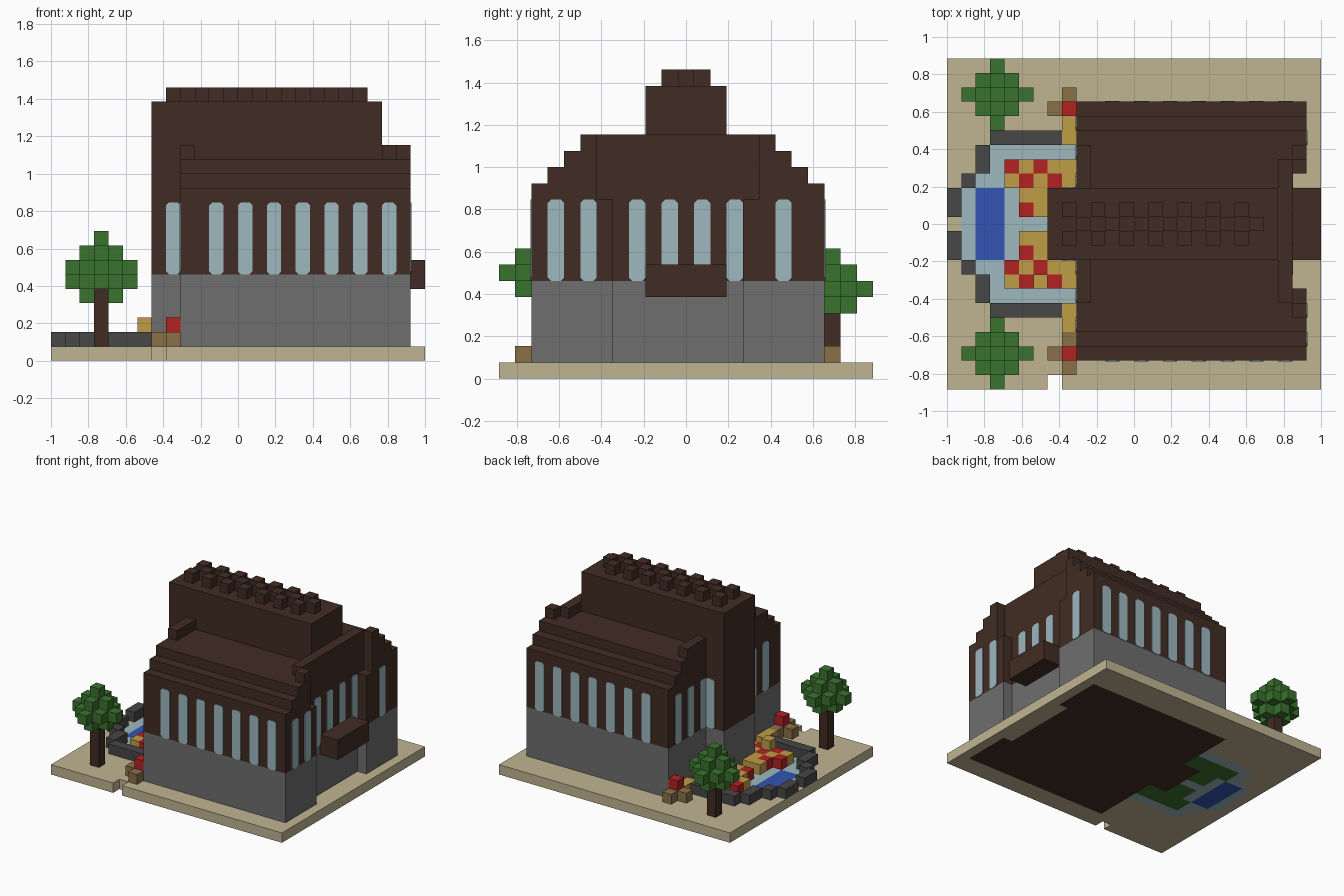
import bpy, bmesh
from mathutils import Vector

cube = bpy.data.objects.get("Cube")
if cube:
    bpy.data.objects.remove(cube)

U = 1 / 13  # one block


def pos(i, j, k):
    return Vector((i * U - 1, (j - 11.5) * U, k * U))


def material(name, hexcode):
    lin = []
    for c in bytes.fromhex(hexcode):
        c /= 255
        lin.append(c / 12.92 if c < 0.04045 else ((c + 0.055) / 1.055) ** 2.4)
    m = bpy.data.materials.new(name)
    m.use_nodes = True
    m.diffuse_color = (*lin, 1)
    m.node_tree.nodes["Principled BSDF"].inputs["Base Color"].default_value = (*lin, 1)
    return m


SAND = material("sand", "C0B491")
BROWN = material("dark_brown", "412C23")
GREY = material("stone_grey", "6E6E6E")
GLASS = material("pale_blue", "9DB8BF")
GREEN = material("leaf_green", "3A722E")
SLATE = material("slate", "474747")
YELLOW = material("yellow", "BF9D46")
RED = material("red", "B32122")
BLUE = material("water_blue", "3254B2")
EARTH = material("earth_brown", "8A7049")


def finish(name, bm, mats):
    bmesh.ops.recalc_face_normals(bm, faces=bm.faces)
    me = bpy.data.meshes.new(name)
    bm.to_mesh(me)
    bm.free()
    for m in mats:
        me.materials.append(m)
    ob = bpy.data.objects.new(name, me)
    bpy.context.collection.objects.link(ob)
    return ob


def boxes(name, mat, items):
    """Boxes in block units: (i range, j range, k range)."""
    bm = bmesh.new()
    for (a, b), (c, d), (e, f) in items:
        lo, hi = pos(a, c, e), pos(b, d, f)
        verts = bmesh.ops.create_cube(bm, size=1)["verts"]
        for v in verts:
            v.co = (lo + hi) / 2 + v.co * (hi - lo)
    return finish(name, bm, [mat])


def voxels(name, cells):
    """Blocks with a material each; only the outer faces are made."""
    mats = list(dict.fromkeys(cells.values()))
    bm = bmesh.new()
    made = {}

    def vert(p):
        if p not in made:
            made[p] = bm.verts.new(pos(*p))
        return made[p]

    for cell, mat in cells.items():
        for axis in range(3):
            for side in (0, 1):
                near = list(cell)
                near[axis] += 2 * side - 1
                if tuple(near) in cells:
                    continue
                quad = []
                for s, t in ((0, 0), (1, 0), (1, 1), (0, 1)):
                    p = list(cell)
                    p[axis] += side
                    p[(axis + 1) % 3] += s
                    p[(axis + 2) % 3] += t
                    quad.append(vert(tuple(p)))
                if not side:
                    quad.reverse()
                bm.faces.new(quad).material_index = mats.index(mat)
    me = bpy.data.meshes.new(name)
    bm.to_mesh(me)
    bm.free()
    for m in mats:
        me.materials.append(m)
    ob = bpy.data.objects.new(name, me)
    bpy.context.collection.objects.link(ob)


# Flower beds: red spots in yellow, two beds beside the path
flowers = {}
for j0, far in ((14, 1), (8, -1)):
    for i in range(4, 9):
        for n in (0, 1):
            flowers[i, j0 + far * n, 1] = YELLOW
    for i in (5, 6):
        for n in (1, 2):
            flowers[i, j0 - far * n + (far < 0), 1] = YELLOW
        flowers[i, 13 if far > 0 else 9, 1] = YELLOW
for i, j in ((5, 12), (5, 9), (4, 15), (6, 15), (5, 14), (7, 14),
             (4, 8), (6, 8), (5, 7), (7, 7)):
    flowers[i, j, 1] = RED
for i in (5, 6):
    flowers.pop((i, 11, 1), None)
for j in (17, 18, 4, 5):
    flowers[8, j, 1] = YELLOW
flowers[6, 7, 2] = YELLOW
voxels("flower_beds", flowers)

# Ground slab coloured by what stands on it
path_start = {6: 3, 7: 3, 8: 2, 14: 2, 15: 3, 16: 3}
ground = {}
for i in range(26):
    for j in range(23):
        mat = SAND
        if 6 <= j <= 16 and path_start.get(j, 1) <= i < 9:
            mat = GLASS
        if 2 <= i < 4 and 9 <= j < 14:
            mat = BLUE
        if (i, j, 1) in flowers and 6 < j < 16:
            mat = GREEN
        recess = i == 24 and 7 <= j < 15
        if (9 <= i < 25 and 2 <= j < 20 and not recess) or (7 <= i < 9 and 9 <= j < 14):
            mat = BROWN
        if (i, j) != (7, 0):
            ground[i, j, 0] = mat
voxels("ground_slab", ground)

# Pond edging, mirrored across the path
edging = []
for i, j in ((0, (12, 14)), (1, (14, 15)), (2, (15, 17))):
    edging += [((i, i + 1), j, (1, 2)), ((i, i + 1), (23 - j[1], 23 - j[0]), (1, 2))]
edging += [((3, 8), (17, 18), (1, 2)), ((3, 8), (5, 6), (1, 2))]
boxes("pond_edging", SLATE, edging)

# Planters with a red flower at the building corners
for name, j, others in (("back_planter", 19, (20,)), ("front_planter", 2, (1, 3))):
    cells = {(8, j, 1): EARTH, (7, j, 1): EARTH, (8, j, 2): RED}
    for o in others:
        cells[8, o, 1] = EARTH
    voxels(name, cells)

# Walls
wings = [((9, 24), (2, 20)), ((24, 25), (2, 7)), ((24, 25), (15, 20)), ((7, 9), (9, 14))]
boxes("stone_base", GREY, [(i, j, (1, 6)) for i, j in wings])
boxes("upper_walls", BROWN, [(i, j, (6, 11)) for i, j in wings])

# Stepped roof, with the right end open between its shoulders
roof = []
for k, inset in ((11, 0), (12, 1), (13, 2)):
    lo, hi = 2 + inset, 20 - inset
    roof += [((9, 24), (lo, hi), (k, k + 1)),
             ((24, 25), (lo, 6), (k, k + 1)),
             ((24, 25), (16, hi), (k, k + 1))]
roof += [((9, 10), (6, 17), (14, 15)), ((23, 24), (6, 16), (14, 15)),
         ((24, 25), (5, 6), (14, 15)), ((24, 25), (16, 17), (14, 15))]
boxes("stepped_roof", BROWN, roof)
boxes("roof_spine", BROWN, [((7, 23), (9, 14), (11, 18))])

# Ridge blocks in a checker pattern
ridge = []
for i in range(8, 22):
    for j in ((10, 12) if i % 2 == 0 else (11,)):
        ridge.append(((i, i + 1), (j, j + 1), (18, 19)))
boxes("ridge_blocks", BROWN, ridge)

boxes("balcony", BROWN, [((24, 26), (9, 14), (5, 7))])


# Windows: thin panes with clipped corners
def windows(name, axis, face, out, starts):
    bm = bmesh.new()
    c = 0.2
    outline = ((c, 6), (1 - c, 6), (1, 6 + c), (1, 11 - c), (1 - c, 11), (c, 11), (0, 11 - c), (0, 6 + c))
    for s in starts:
        vs = []
        for a, k in outline:
            p = (face, s + a, k) if axis == 0 else (s + a, face, k)
            vs.append(bm.verts.new(pos(*p)))
        pane = bm.faces.new(vs)
        move = Vector((0, 0, 0))
        move[axis] = out * 0.005
        ext = bmesh.ops.extrude_face_region(bm, geom=[pane])["geom"]
        for v in ext:
            if isinstance(v, bmesh.types.BMVert):
                v.co += move
    finish(name, bm, [GLASS])


windows("front_windows", 1, 2, -1, range(11, 24, 2))
windows("back_windows", 1, 20, 1, range(11, 24, 2))
windows("porch_front_window", 1, 9, -1, [8])
windows("porch_back_window", 1, 14, 1, [8])
windows("left_corner_windows", 0, 25, 1, [3, 5, 17])
windows("balcony_windows", 0, 24, 1, [8, 10, 12, 14])
windows("garden_windows", 0, 9, -1, [4, 6, 8, 14, 16, 18])

# Trees: trunk and a rounded block crown
for name, j, k in (("front_tree", 2, 6), ("back_tree", 20, 5)):
    crown = {}
    r = range(-2, 3)
    for x in r:
        for y in r:
            for z in r:
                d = x * x + y * y + z * z
                if (d <= 2 or d == 4) and z > -2:
                    crown[3 + x, j + y, k + z] = GREEN
    voxels(name + "_crown", crown)
    boxes(name + "_trunk", BROWN, [((3, 4), (j, j + 1), (1, k - 1))])
